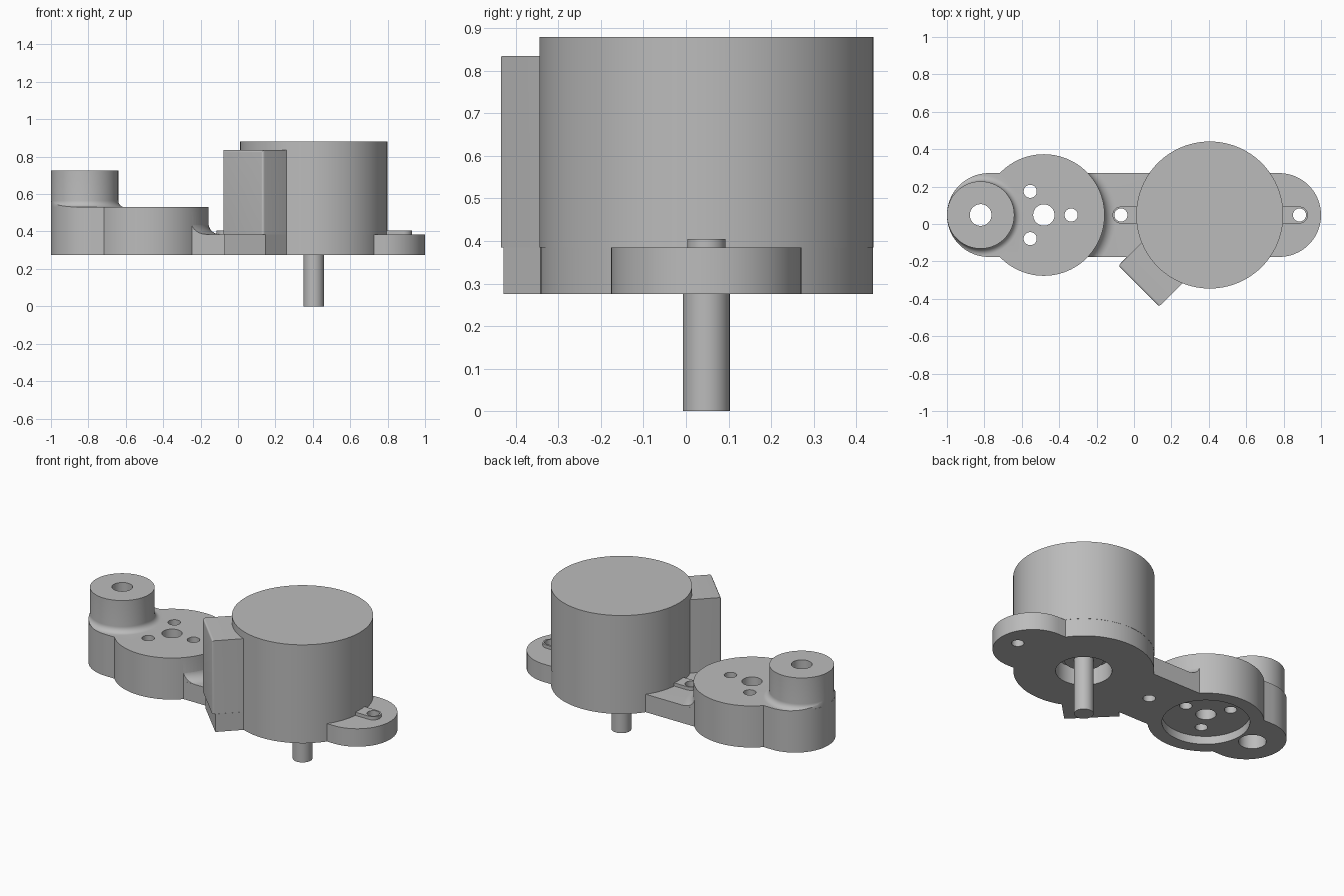
import bpy, bmesh
from math import pi, sin, cos, radians
from mathutils import Matrix

if "Cube" in bpy.data.objects:
    bpy.data.objects.remove(bpy.data.objects["Cube"])

# Main dimensions
CY = 0.048                              # shared centre line
MOTOR_X, DISC_X, BOSS_X, END_X = 0.405, -0.482, -0.82, 0.776
END_R, DISC_R, BOSS_R, MOTOR_R = 0.224, 0.325, 0.18, 0.392
BASE, PLATE, DECK = 0.275, 0.385, 0.53  # underside, plate top, raised deck top
HOLES = (-0.07, 0.885)                  # mounting holes
SEG = 96

grey = bpy.data.materials.new("neutral_grey")
grey.use_nodes = True
grey.diffuse_color = (0.5, 0.5, 0.5, 1)
grey.node_tree.nodes["Principled BSDF"].inputs["Base Color"].default_value = (0.5, 0.5, 0.5, 1)


def finish(bm, name):
    bmesh.ops.remove_doubles(bm, verts=bm.verts, dist=1e-5)
    bmesh.ops.recalc_face_normals(bm, faces=bm.faces)
    mesh = bpy.data.meshes.new(name)
    bm.to_mesh(mesh)
    bm.free()
    mesh.materials.append(grey)
    obj = bpy.data.objects.new(name, mesh)
    bpy.context.collection.objects.link(obj)
    return obj


def prism(name, outline, z0, z1):
    bm = bmesh.new()
    face = bm.faces.new([bm.verts.new((x, y, z0)) for x, y in outline])
    up = bmesh.ops.extrude_face_region(bm, geom=[face])["geom"]
    bmesh.ops.translate(bm, vec=(0, 0, z1 - z0),
                        verts=[v for v in up if isinstance(v, bmesh.types.BMVert)])
    return finish(bm, name)


def cylinder(name, x, r, z0, z1, y=CY, seg=SEG):
    ring = [2 * pi * i / seg for i in range(seg)]
    return prism(name, [(x + r * cos(a), y + r * sin(a)) for a in ring], z0, z1)


def stadium(name, x0, x1, r, z0, z1):
    n = SEG // 2
    arc = [-pi / 2 + pi * i / n for i in range(n + 1)]
    right = [(x1 + r * cos(a), CY + r * sin(a)) for a in arc]
    left = [(x0 - r * cos(a), CY - r * sin(a)) for a in arc]
    return prism(name, right + left, z0, z1)


def flared_post(name, x, r, fillet, foot, top):
    """Round post with a concave fillet at its foot."""
    arc = [pi / 2 * i / 8 for i in range(9)]
    profile = [(0, foot - 0.04), (r + fillet, foot - 0.04)]
    profile += [(r + fillet * (1 - sin(a)), foot + fillet * (1 - cos(a))) for a in arc]
    profile += [(r, top), (0, top)]
    bm = bmesh.new()
    verts = [bm.verts.new((x + d, CY, z)) for d, z in profile]
    edges = [bm.edges.new(pair) for pair in zip(verts, verts[1:])]
    bmesh.ops.spin(bm, geom=verts + edges, cent=(x, CY, 0), axis=(0, 0, 1),
                   angle=2 * pi, steps=SEG)
    return finish(bm, name)


def connector_block(name, reach, half, z0, z1, round_r=0):
    """Block pointing diagonally out from the motor axis."""
    obj = prism(name, [(0.3, -half), (reach, -half), (reach, half), (0.3, half)], z0, z1)
    bm = bmesh.new()
    bm.from_mesh(obj.data)
    if round_r:
        outer = [e for e in bm.edges if all(v.co.x > reach - 0.01 for v in e.verts)
                 and any(v.co.z > z1 - 0.01 for v in e.verts)]
        bmesh.ops.bevel(bm, geom=outer, offset=round_r, segments=4, profile=0.5,
                        affect='EDGES')
    bm.transform(Matrix.Translation((MOTOR_X, CY, 0)) @ Matrix.Rotation(radians(225), 4, 'Z'))
    bm.to_mesh(obj.data)
    bm.free()
    return obj


def combine(target, tools, operation):
    for tool in tools:
        mod = target.modifiers.new("combine", 'BOOLEAN')
        mod.operation, mod.solver, mod.object = operation, 'EXACT', tool
        bpy.context.view_layer.objects.active = target
        bpy.ops.object.modifier_apply(modifier=mod.name)
        bpy.data.objects.remove(tool)
    return target


# Filleted boss and disc foot, trimmed to the outline below them
boss = flared_post("boss", BOSS_X, BOSS_R, 0.035, DECK, 0.725)
combine(boss, [stadium("trim", -END_X, -0.5, END_R - 0.0005, 0.3, 0.9)], 'INTERSECT')
disc_foot = flared_post("disc_foot", DISC_X, DISC_R - 0.001, 0.06, PLATE, 0.46)
combine(disc_foot, [stadium("trim", -END_X, END_X, END_R - 0.0005, 0.3, 0.9)], 'INTERSECT')

# Mounting body
body = stadium("mounting_body", -END_X, END_X, END_R, BASE, PLATE)
combine(body, [
    cylinder("motor_flange", MOTOR_X, MOTOR_R, BASE, PLATE),
    connector_block("connector_foot", 0.52, 0.155, BASE, PLATE),
    cylinder("gear_disc", DISC_X, DISC_R, BASE, DECK),
    stadium("end_deck", -END_X, -0.5, END_R, BASE, DECK),
    disc_foot, boss,
    stadium("left_pad", HOLES[0], 0.15, 0.045, 0.33, 0.405),
    stadium("right_pad", 0.65, HOLES[1], 0.045, 0.33, 0.405),
], 'UNION')

# Holes and underside recesses
cuts = [cylinder("mount_hole", x, 0.035, 0.1, 0.6, seg=48) for x in HOLES]
for k in range(3):
    a = 2 * pi * k / 3
    cuts.append(cylinder("disc_hole", DISC_X + 0.146 * cos(a), 0.035, 0.1, 0.9,
                         CY + 0.146 * sin(a), 48))
cuts += [
    cylinder("disc_centre_hole", DISC_X, 0.057, 0.1, 0.9, seg=48),
    cylinder("disc_recess", DISC_X, 0.245, 0.1, BASE + 0.05),
    cylinder("boss_hole", BOSS_X, 0.058, 0.1, 0.9, seg=48),
    cylinder("boss_counterbore", BOSS_X, 0.077, 0.1, 0.45, seg=48),
    cylinder("shaft_recess", MOTOR_X, 0.157, 0.1, 0.5),
]
combine(body, cuts, 'DIFFERENCE')

# Motor, connector and shaft
parts = [
    body,
    cylinder("motor_can", MOTOR_X, MOTOR_R + 0.001, PLATE, 0.88),
    connector_block("connector_housing", 0.537, 0.154, PLATE, 0.835, 0.012),
    cylinder("shaft_collar", MOTOR_X, 0.11, 0.345, PLATE + 0.01),
    cylinder("output_shaft", MOTOR_X, 0.055, 0, PLATE + 0.01, seg=48),
]
bpy.ops.object.select_all(action='DESELECT')
for part in parts:
    part.select_set(True)
bpy.context.view_layer.objects.active = body
bpy.ops.object.shade_smooth_by_angle(angle=radians(30))
